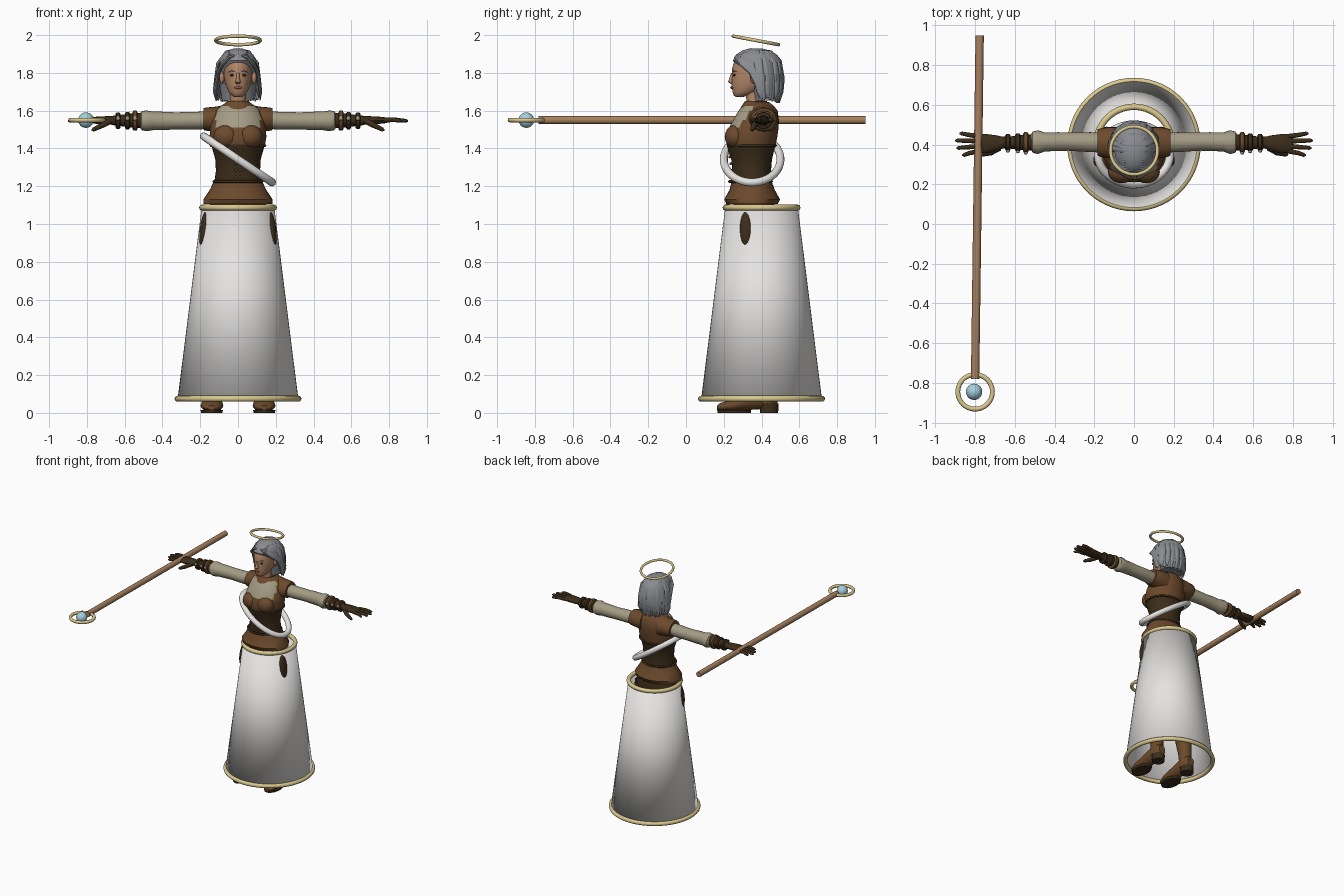
import bpy, bmesh, math, random
from mathutils import Vector, Matrix

random.seed(4)


def material(name, rgb):
    m = bpy.data.materials.new(name)
    m.diffuse_color = (*rgb, 1)
    return m


WHITE = material("white_cloth", (0.78, 0.77, 0.75))
GOLD = material("pale_gold", (0.70, 0.58, 0.27))
WOOD = material("wood", (0.39, 0.22, 0.115))
BROWN = material("brown_leather", (0.15, 0.068, 0.025))
DARK = material("dark_leather", (0.045, 0.026, 0.010))
LINEN = material("linen", (0.37, 0.33, 0.23))
HAIR = material("grey_hair", (0.25, 0.26, 0.28))
SKIN = material("skin", (0.45, 0.24, 0.14))
LIP = material("lip", (0.27, 0.10, 0.065))
GLASS = material("blue_glass", (0.38, 0.63, 0.72))


def finish(name, bm, mat, mirror=False):
    bmesh.ops.recalc_face_normals(bm, faces=bm.faces)
    me = bpy.data.meshes.new(name)
    bm.to_mesh(me)
    bm.free()
    for p in me.polygons:
        p.use_smooth = True
    me.set_sharp_from_angle(angle=math.radians(40))
    me.materials.append(mat)
    ob = bpy.data.objects.new(name, me)
    bpy.context.collection.objects.link(ob)
    if mirror:
        ob.modifiers.new("mirror", 'MIRROR').use_mirror_merge = False
    return ob


def skin_rings(bm, rings, closed=False, caps=True):
    vs = [[bm.verts.new(p) for p in r] for r in rings]
    n = len(vs[0])
    for a, b in zip(vs, vs[1:] + (vs[:1] if closed else [])):
        for i in range(n):
            j = (i + 1) % n
            bm.faces.new((a[i], a[j], b[j], b[i]))
    if caps and not closed:
        bm.faces.new(vs[0])
        bm.faces.new(vs[-1])


def loft(name, rows, mat, axis='z', n=24, caps=True, mirror=False):
    """Rows of (position on axis, centre a, centre b, radius a, radius b)."""
    place = {'z': lambda w, a, b: (a, b, w), 'x': lambda w, a, b: (w, a, b),
             'y': lambda w, a, b: (a, w, b)}[axis]
    ang = [2 * math.pi * i / n for i in range(n)]
    bm = bmesh.new()
    skin_rings(bm, [[place(w, a + ra * math.cos(t), b + rb * math.sin(t)) for t in ang]
                    for w, a, b, ra, rb in rows], caps=caps)
    return finish(name, bm, mat, mirror)


def add_tube(bm, pts, radii, ref, n=10, closed=False, flat=1.0):
    pts = [Vector(p) for p in pts]
    ref, k, rings = Vector(ref), len(pts), []
    for i, p in enumerate(pts):
        t = (pts[(i + 1) % k] - pts[i - 1]) if closed else pts[min(i + 1, k - 1)] - pts[max(i - 1, 0)]
        u = (ref - t * ref.dot(t) / t.length_squared).normalized()
        v = t.cross(u).normalized()
        r = radii[i] if isinstance(radii, (list, tuple)) else radii
        rings.append([p + u * r * math.cos(a) + v * r * flat * math.sin(a)
                      for a in (2 * math.pi * j / n for j in range(n))])
    skin_rings(bm, rings, closed)


def tube(name, pts, radii, mat, ref, n=16, mirror=False):
    bm = bmesh.new()
    add_tube(bm, pts, radii, ref, n)
    return finish(name, bm, mat, mirror)


def hoop(name, c, u, v, ru, rv, r, mat):
    c, u, v = Vector(c), Vector(u), Vector(v)
    bm = bmesh.new()
    pts = [c + u * ru * math.cos(a) + v * rv * math.sin(a)
           for a in (2 * math.pi * i / 56 for i in range(56))]
    add_tube(bm, pts, r, u.cross(v), 12, closed=True)
    return finish(name, bm, mat)


def ball(name, c, r, mat, mirror=False, tilt=0):
    bm = bmesh.new()
    bmesh.ops.create_uvsphere(bm, u_segments=24, v_segments=14, radius=1, matrix=Matrix.Translation(c)
                              @ Matrix.Rotation(tilt, 4, 'Y') @ Matrix.Diagonal((*r, 1)))
    return finish(name, bm, mat, mirror)


X, Y, Z = (1, 0, 0), (0, 1, 0), (0, 0, 1)

# Skirt with gold hems, side pouches
skirt = loft("skirt", [(0.07, 0, 0.4, 0.32, 0.32), (1.09, 0, 0.4, 0.192, 0.192)], WHITE, n=56, caps=False)
skirt.modifiers.new("thickness", 'SOLIDIFY').thickness = 0.006
hoop("skirt_hem", (0, 0.4, 0.075), X, Y, 0.32, 0.32, 0.016, GOLD)
hoop("waist_band", (0, 0.4, 1.087), X, Y, 0.19, 0.19, 0.016, GOLD)
ball("hip_pouch", (0.178, 0.322, 0.975), (0.024, 0.036, 0.098), DARK, True, -0.13)

# Halo and sash ring
hoop("halo", (0, 0.37, 1.972), X, (0, 0.983, -0.185), 0.118, 0.122, 0.009, GOLD)
a = math.radians(34)
hoop("sash", (0, 0.35, 1.342), (math.cos(a), 0, -math.sin(a)), Y, 0.218, 0.15, 0.021, WHITE)

# Staff with ring and orb
tube("staff", [(-0.80, -0.78, 1.55), (-0.777, 0.95, 1.55)], 0.021, WOOD, Z, 20)
hoop("staff_ring", (-0.80, -0.845, 1.55), X, Y, 0.087, 0.087, 0.012, GOLD)
ball("staff_orb", (-0.805, -0.845, 1.55), (0.041,) * 3, GLASS)

# Torso: z, front y, back y, half width
profile = [(1.19, .245, .46, .132), (1.225, .245, .452, .125), (1.28, .245, .45, .117), (1.34, .24, .455, .120),
           (1.385, .225, .465, .132), (1.42, .215, .475, .143), (1.46, .21, .483, .150), (1.51, .228, .49, .148),
           (1.55, .25, .492, .14), (1.60, .278, .485, .12), (1.625, .30, .465, .09), (1.645, .315, .44, .062)]
torso = loft("vest", [(z, 0, (f + b) / 2, w, (b - f) / 2) for z, f, b, w in profile], BROWN, n=40)
torso.data.materials.append(DARK)
torso.data.materials.append(LINEN)
for p in torso.data.polygons:
    c = p.center
    if 1.225 < c.z < 1.41:
        p.material_index = 1          # corset
    elif 1.51 < c.z < 1.615 and abs(c.x) < 0.112 and c.y < 0.36:
        p.material_index = 2          # chest panel
ball("bust", (0.062, 0.262, 1.462), (0.068, 0.057, 0.062), BROWN, True)
loft("peplum", [(1.105, 0, .35, .184, .135), (1.13, 0, .35, .183, .148), (1.18, 0, .35, .15, .12),
                (1.225, 0, .348, .128, .106)], BROWN, n=40)
loft("hips", [(0.98, 0, .37, .165, .10), (1.06, 0, .37, .165, .115), (1.15, 0, .35, .13, .10)], DARK)
loft("peplum_slit", [(1.104, 0, .222, .016, .012), (1.15, 0, .229, .010, .010)], DARK, n=8)
for z, f, w in ((1.225, .453, .128), (1.415, .474, .143)):
    hoop(f"corset_trim_{int(z * 1000)}", (0, (f + .23) / 2, z), X, Y, w, (f - .23) / 2, 0.007, DARK)
for i in range(5):
    ball(f"corset_clasp_{i}", (0.012, 0.243 - 0.004 * i, 1.25 + 0.035 * i), (0.007, 0.006, 0.007), BROWN, True)
loft("collar", [(1.595, 0, .372, .105, .095), (1.625, 0, .37, .075, .075), (1.65, 0, .37, .058, .058)],
     BROWN, n=32, caps=False)

# Arms: shoulder cap, sleeve, bracer with straps
loft("shoulder_cap", [(.07, .41, 1.552, .078, .078), (.12, .41, 1.555, .078, .066), (.165, .41, 1.555, .073, .062),
                      (.183, .41, 1.555, .066, .058)], BROWN, 'x', mirror=True)
loft("sleeve", [(.15, .41, 1.55, .05, .046), (.22, .412, 1.547, .05, .047), (.33, .415, 1.546, .046, .045),
                (.38, .415, 1.546, .047, .048), (.45, .413, 1.546, .048, .049), (.485, .412, 1.546, .060, .055),
                (.51, .412, 1.547, .053, .050), (.525, .412, 1.547, .03, .03)], LINEN, 'x', mirror=True)
loft("bracer", [(.50, .41, 1.548, .042, .042), (.56, .41, 1.548, .038, .037), (.63, .41, 1.548, .030, .029),
                (.67, .41, 1.548, .030, .024)], DARK, 'x', mirror=True)
for i, (x, r) in enumerate(((.545, .053), (.585, .046), (.635, .043))):
    loft(f"bracer_strap_{i}", [(x - .014, .41, 1.547, r * .8, r * .8), (x - .008, .41, 1.547, r, r),
                               (x + .008, .41, 1.547, r, r), (x + .014, .41, 1.547, r * .8, r * .8)],
         (BROWN, DARK, DARK)[i], 'x', mirror=True)
    ball(f"bracer_buckle_{i}", (x, 0.41 - r, 1.56), (.010, .008, .012), LINEN, True)

# Gloved hands
loft("palm", [(.65, .41, 1.549, .027, .022), (.69, .408, 1.549, .038, .022), (.74, .405, 1.549, .048, .02),
              (.785, .405, 1.549, .048, .015), (.80, .405, 1.549, .042, .009)], DARK, 'x', n=16, mirror=True)
for i, (y0, y1, x1) in enumerate(((.367, .347, .865), (.392, .383, .893), (.417, .420, .90), (.441, .456, .878))):
    tube(f"finger_{i}", [(.775, y0, 1.55), (.83, (y0 + y1) / 2, 1.552), (x1 - .01, y1, 1.546), (x1, y1, 1.545)],
         [.013, .012, .010, .004], DARK, Z, 10, True)
tube("thumb", [(.68, .385, 1.545), (.72, .36, 1.522), (.765, .35, 1.50), (.775, .348, 1.495)],
     [.018, .015, .011, .004], DARK, Y, 10, True)

# Legs and boots
tube("trouser_leg", [(.095, .37, 1.05), (.105, .37, .80), (.12, .38, .52), (.125, .39, .42)],
     [.085, .082, .062, .058], DARK, Y, 20, True)
tube("boot_shaft", [(.123, .39, .50), (.128, .40, .36), (.135, .42, .16), (.137, .425, .05)],
     [.067, .068, .048, .046], BROWN, Y, 20, True)
loft("boot_foot", [(.165, .140, .028, .022, .012), (.18, .140, .031, .042, .021), (.24, .138, .038, .06, .03),
                   (.32, .137, .06, .052, .045), (.40, .137, .08, .046, .06), (.46, .137, .08, .044, .055),
                   (.485, .137, .08, .028, .035)], BROWN, 'y', mirror=True)
loft("boot_sole", [(0, .139, .255, .056, .088), (.016, .139, .255, .06, .09)], DARK, mirror=True)
loft("boot_heel", [(0, .137, .44, .046, .048), (.05, .137, .44, .046, .05)], DARK, mirror=True)

# Head and neck
tube("neck", [(0, .37, 1.60), (0, .362, 1.66), (0, .355, 1.73)], [.05, .042, .044], SKIN, Y, 20)
loft("head", [(1.672, 0, .283, .018, .018), (1.68, 0, .29, .034, .037), (1.70, 0, .318, .051, .072),
              (1.74, 0, .347, .067, .106), (1.78, 0, .361, .075, .117), (1.82, 0, .366, .077, .123),
              (1.86, 0, .37, .074, .115), (1.90, 0, .37, .055, .085), (1.92, 0, .37, .02, .03)], SKIN, n=32)
loft("nose", [(1.742, 0, .242, .010, .006), (1.752, 0, .238, .015, .015), (1.765, 0, .24, .010, .013),
              (1.80, 0, .246, .007, .007)], SKIN, n=12)
ball("lips", (0, .244, 1.722), (.021, .010, .008), LIP)
ball("eye", (.030, .256, 1.788), (.014, .007, .006), DARK, True)
tube("eyebrow", [(.014, .248, 1.806), (.032, .253, 1.811), (.05, .268, 1.805)], [.003, .004, .002], HAIR, Z, 8, True)
ball("ear", (.085, .358, 1.775), (.013, .018, .032), SKIN, True)

# Hair: inner cap, hanging locks, swept fringe
loft("hair_cap", [(1.655, 0, .43, .085, .07), (1.75, 0, .425, .10, .083), (1.80, 0, .41, .103, .10),
                  (1.835, 0, .39, .103, .122), (1.865, 0, .377, .098, .129), (1.895, 0, .373, .082, .11),
                  (1.918, 0, .372, .055, .075), (1.93, 0, .37, .02, .03)], HAIR, n=32)
bm = bmesh.new()
for row, count in ((0, 21), (1, 16)):
    for i in range(count):
        t = math.radians(2 + 176 * (i + 0.5 * row) / (count - 1 + row)) + random.uniform(-.03, .03)
        c, s = math.cos(t), math.sin(t)
        k = random.uniform(.96, 1.04) - 0.05 * row
        end = 1.645 + 0.018 * abs(c) + random.uniform(-.012, .012)
        add_tube(bm, [(.012 * c, .36 + .03 * s, 1.925), (.06 * c * k, .37 + .08 * s, 1.912),
                      (.103 * c * k, .377 + .123 * s * k, 1.85), (.113 * c * k, .385 + .128 * s * k, 1.77),
                      (.122 * c * k, .39 + .118 * s * k, 1.70), (.118 * c, .40 + .095 * s * k, end)],
                 [.007, .014, .019, .020, .017, .004], (-s, c, 0), 8, flat=.55)
finish("hair_locks", bm, HAIR)
bm = bmesh.new()
for i in range(6):
    f = i / 5
    add_tube(bm, [(.004, .275 + .07 * f, 1.895 + .03 * f), (.045, .268 + .06 * f, 1.883 + .025 * f),
                  (.083, .296 + .05 * f, 1.845 + .015 * f), (.105, .345 + .04 * f, 1.805),
                  (.115, .375 + .025 * f, 1.74), (.117, .388 + .02 * f, 1.665 + .01 * (i % 3))],
             [.009, .014, .015, .015, .013, .004], Y, 8, flat=.7)
finish("hair_fringe", bm, HAIR, True)
